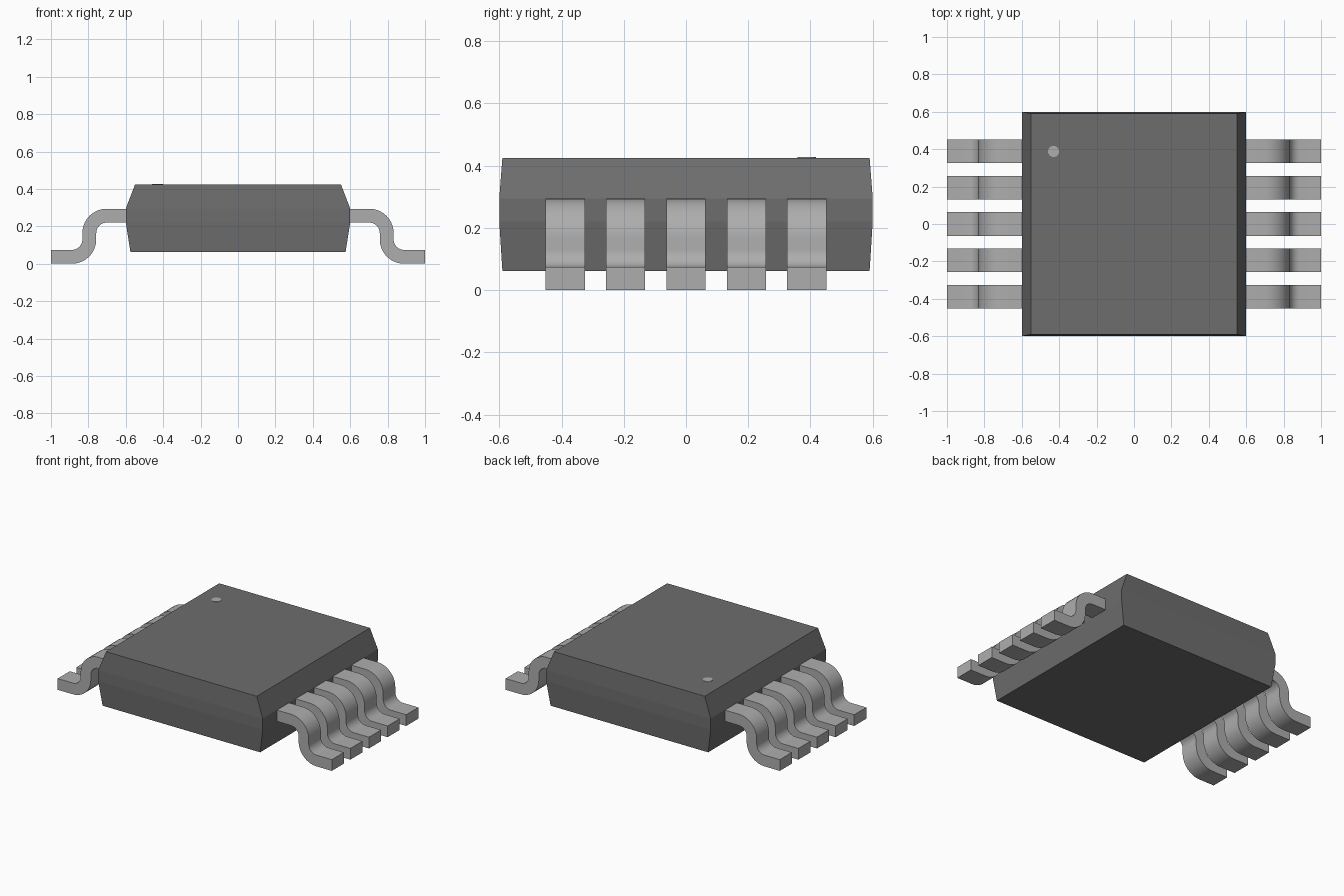
import bpy, bmesh, math

cube = bpy.data.objects.get("Cube")
if cube:
    bpy.data.objects.remove(cube, do_unlink=True)


def material(name, r, g, b):
    m = bpy.data.materials.new(name)
    m.use_nodes = True
    m.diffuse_color = (r, g, b, 1)
    m.node_tree.nodes["Principled BSDF"].inputs["Base Color"].default_value = (r, g, b, 1)
    return m


DARK = material("dark grey plastic", 0.155, 0.155, 0.155)
METAL = material("light grey metal", 0.42, 0.42, 0.42)


def add_object(name, bm, mat):
    bmesh.ops.recalc_face_normals(bm, faces=bm.faces)
    mesh = bpy.data.meshes.new(name)
    bm.to_mesh(mesh)
    bm.free()
    mesh.materials.append(mat)
    ob = bpy.data.objects.new(name, mesh)
    bpy.context.collection.objects.link(ob)
    return ob


# Package body: stacked rectangles (half x, half y, z) bridged into a block
SECTIONS = [(0.575, 0.59, 0.062), (0.6, 0.6, 0.22), (0.6, 0.6, 0.295), (0.55, 0.59, 0.425)]
bm = bmesh.new()
rings = [[bm.verts.new((sx * hx, sy * hy, z))
          for sx, sy in ((-1, -1), (1, -1), (1, 1), (-1, 1))] for hx, hy, z in SECTIONS]
for low, high in zip(rings, rings[1:]):
    for i in range(4):
        j = (i + 1) % 4
        bm.faces.new((low[i], low[j], high[j], high[i]))
bm.faces.new(rings[0][::-1])
bm.faces.new(rings[-1])
add_object("package_body", bm, DARK)

# Marker dot, a thin disc on the top face
bm = bmesh.new()
bmesh.ops.create_cone(bm, cap_ends=True, segments=16, radius1=0.03, radius2=0.03, depth=0.004)
bmesh.ops.translate(bm, verts=bm.verts, vec=(-0.43, 0.388, 0.425))
add_object("marker_dot", bm, METAL)

# Gull-wing lead: S-shaped strip made of two concentric bends
OUTER, INNER, STEPS = 0.13, 0.056, 10
LEAD_WIDTH, PITCH = 0.126, 0.194
UPPER, LOWER = (0.702, 0.164), (0.888, 0.13)   # bend centres (x, z)


def bend(centre, radius, start, end):
    angles = [math.radians(start + (end - start) * i / STEPS) for i in range(STEPS + 1)]
    return [(centre[0] + radius * math.cos(a), centre[1] + radius * math.sin(a)) for a in angles]


top_edge = ([(0.59, UPPER[1] + OUTER)] + bend(UPPER, OUTER, 90, 0)
            + bend(LOWER, INNER, 180, 270) + [(1.0, LOWER[1] - INNER)])
low_edge = ([(0.59, UPPER[1] + INNER)] + bend(UPPER, INNER, 90, 0)
            + bend(LOWER, OUTER, 180, 270) + [(1.0, LOWER[1] - OUTER)])


def make_lead(name, side, y):
    bm = bmesh.new()
    loops = [[bm.verts.new((side * t[0], y - LEAD_WIDTH / 2, t[1])),
              bm.verts.new((side * t[0], y + LEAD_WIDTH / 2, t[1])),
              bm.verts.new((side * b[0], y + LEAD_WIDTH / 2, b[1])),
              bm.verts.new((side * b[0], y - LEAD_WIDTH / 2, b[1]))]
             for t, b in zip(top_edge, low_edge)]
    for a, b in zip(loops, loops[1:]):
        for i in range(4):
            j = (i + 1) % 4
            bm.faces.new((a[i], a[j], b[j], b[i]))
    bm.faces.new(loops[0])
    bm.faces.new(loops[-1][::-1])
    ob = add_object(name, bm, METAL)
    bpy.ops.object.select_all(action='DESELECT')
    ob.select_set(True)
    bpy.context.view_layer.objects.active = ob
    bpy.ops.object.shade_smooth_by_angle(angle=math.radians(35))


# Five leads along each side
for side, label in ((1, "left"), (-1, "right")):
    for n in range(5):
        make_lead(f"{label}_lead_{n + 1}", side, (n - 2) * PITCH)
